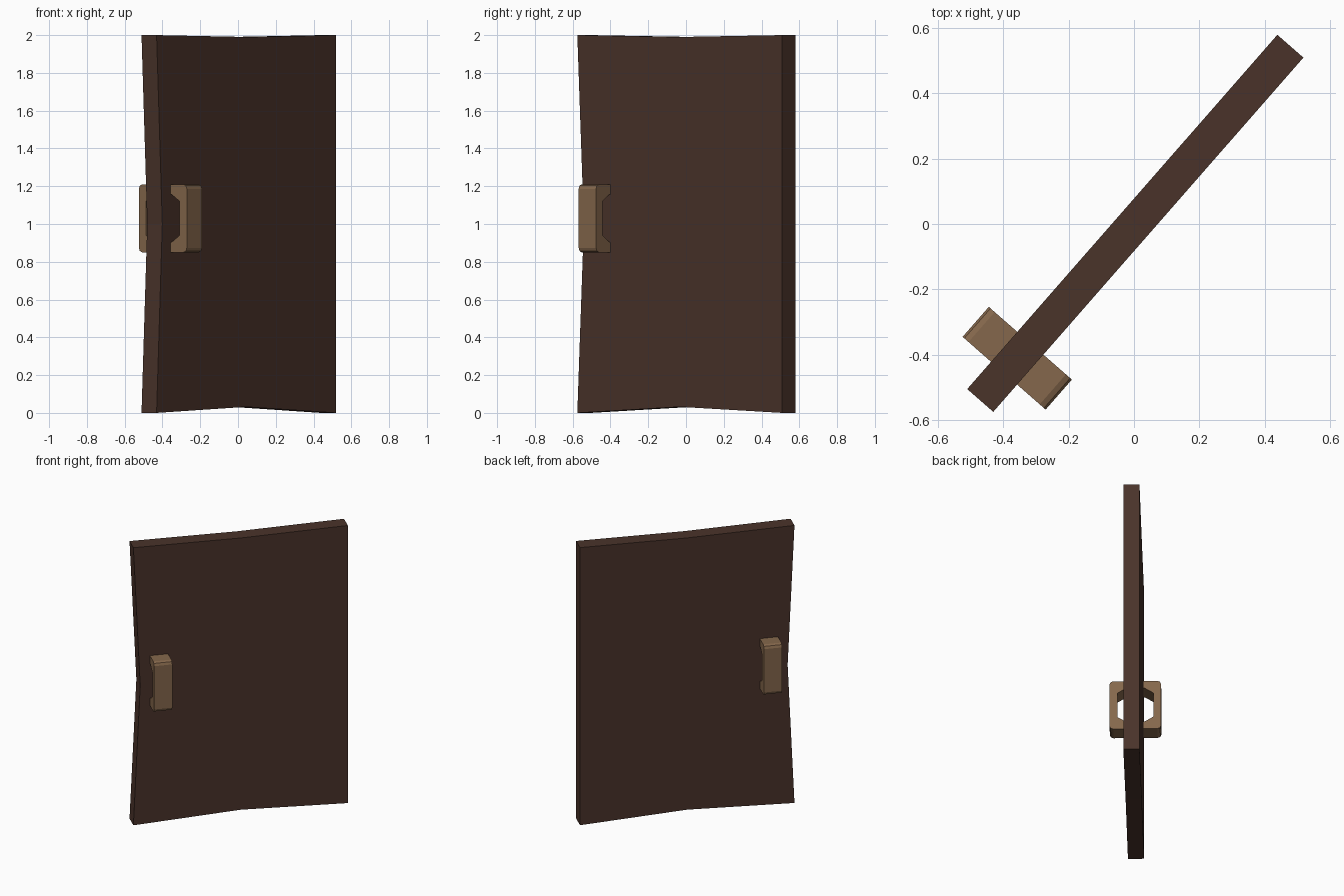
import bpy, bmesh, math
from mathutils import Matrix

if "Cube" in bpy.data.objects:
    bpy.data.objects.remove(bpy.data.objects["Cube"])

ANGLE = math.atan2(1.085, 0.95)          # the door stands swung open
PLACE = Matrix.Translation((0.004, 0.002, 0)) @ Matrix.Rotation(ANGLE, 4, 'Z')


def material(name, rgb):
    m = bpy.data.materials.new(name)
    m.diffuse_color = (*rgb, 1)
    m.use_nodes = True
    m.node_tree.nodes["Principled BSDF"].inputs["Base Color"].default_value = m.diffuse_color
    return m


def prism(name, points, depth, mat):
    """Extrude a closed 3D outline by the vector depth, then place it."""
    bm = bmesh.new()
    face = bm.faces.new([bm.verts.new(p) for p in points])
    new = bmesh.ops.extrude_face_region(bm, geom=[face])["geom"]
    bmesh.ops.translate(bm, vec=depth, verts=[v for v in new if isinstance(v, bmesh.types.BMVert)])
    bmesh.ops.recalc_face_normals(bm, faces=bm.faces)
    bm.transform(PLACE)
    bmesh.ops.recalc_face_normals(bm, faces=bm.faces)
    me = bpy.data.meshes.new(name)
    bm.to_mesh(me)
    bm.free()
    me.materials.append(mat)
    ob = bpy.data.objects.new(name, me)
    bpy.context.collection.objects.link(ob)
    return ob


dark_wood = material("dark wood", (0.068, 0.033, 0.023))
brass = material("dull brass", (0.235, 0.137, 0.072))

# Door panel: slightly bent outline, hinge side straight
W, T = 0.721, 0.053
outline = [(-W, 0), (0, 0.032), (W, 0), (W, 2), (0, 1.99), (-W, 2), (-W + 0.046, 1)]
prism("door_panel", [(u, -T, z) for u, z in outline], (0, 2 * T, 0), dark_wood)

# Handles: C-shaped pulls on both faces, rounded outer corners
U, HW, ZC = -0.549, 0.061, 1.03
OUT, H, R = 0.169, 0.18, 0.024
half = [(0.045, H), (OUT - R, H), (OUT - R * 0.29, H - R * 0.29), (OUT, H - R)]
outer = half + [(v, -z) for v, z in reversed(half)]
inner = [(0.045, -0.128), (0.062, -0.126), (0.118, -0.09),
         (0.118, 0.09), (0.062, 0.126), (0.045, 0.128)]
for side, name in ((-1, "front_handle"), (1, "back_handle")):
    prism(name, [(U - HW, side * v, ZC + z) for v, z in outer + inner],
          (2 * HW, 0, 0), brass)
